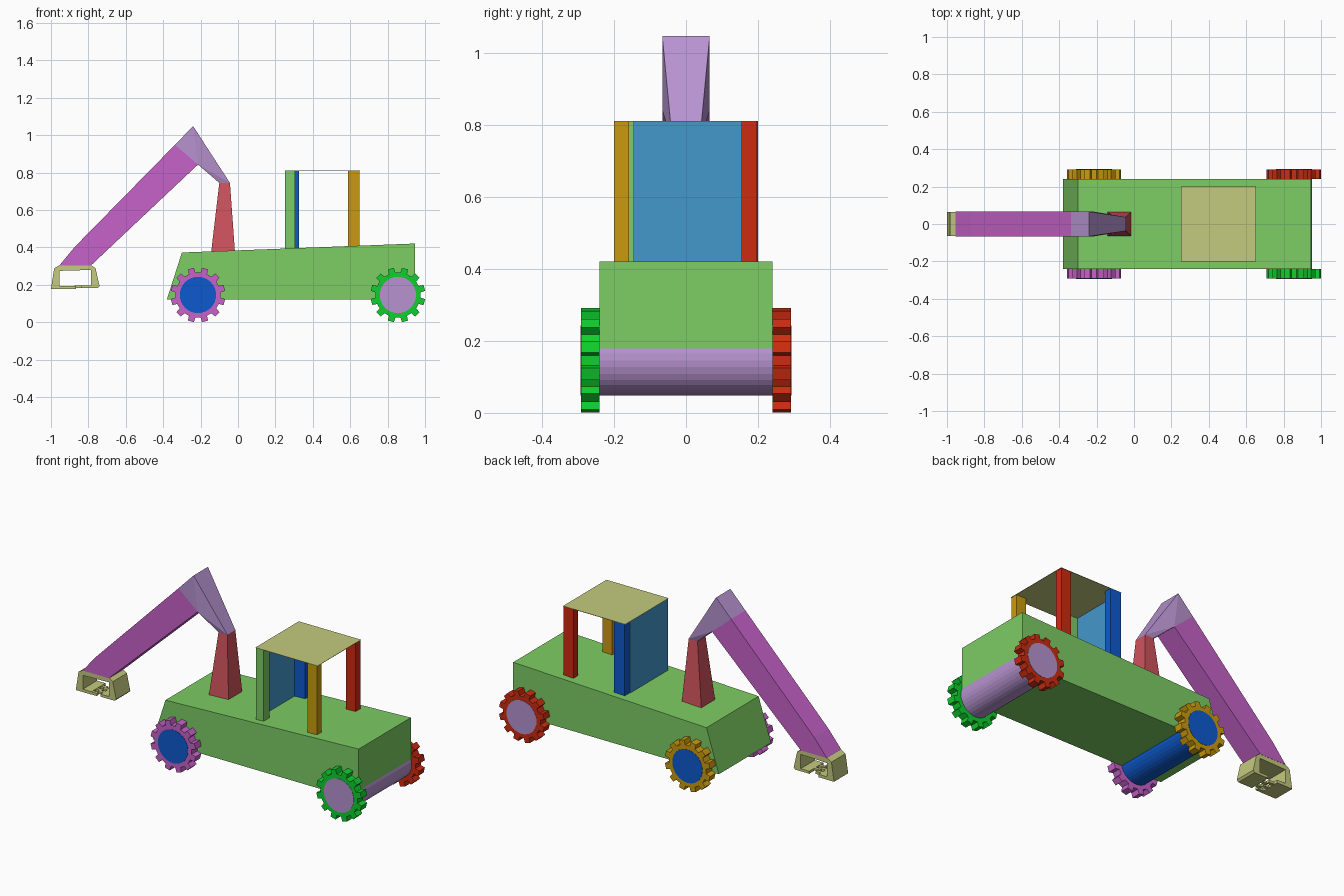
import bpy, bmesh, math

if "Cube" in bpy.data.objects:
    bpy.data.objects.remove(bpy.data.objects["Cube"])


def material(name, r, g, b):
    def lin(c):
        c /= 255
        return c / 12.92 if c <= 0.04045 else ((c + 0.055) / 1.055) ** 2.4
    m = bpy.data.materials.new(name)
    m.diffuse_color = (lin(r), lin(g), lin(b), 1)
    m.use_nodes = True
    m.node_tree.nodes["Principled BSDF"].inputs["Base Color"].default_value = m.diffuse_color
    return m


LEAF = material("leaf green", 125, 205, 100)
ROSE = material("rose", 207, 83, 93)
MAGENTA = material("magenta", 198, 98, 200)
LILAC = material("lilac", 183, 147, 208)
KHAKI = material("khaki", 196, 202, 126)
GOLD = material("gold", 202, 154, 14)
RED = material("red", 204, 44, 16)
BLUE = material("deep blue", 13, 90, 207)
STEEL = material("steel blue", 68, 152, 203)
GREEN = material("bright green", 14, 207, 46)


def finish(bm, name, mat):
    bmesh.ops.recalc_face_normals(bm, faces=bm.faces)
    me = bpy.data.meshes.new(name)
    bm.to_mesh(me)
    bm.free()
    me.materials.append(mat)
    ob = bpy.data.objects.new(name, me)
    bpy.context.collection.objects.link(ob)
    return ob


def prism(name, mat, profile, y0, y1):
    """Extrude an (x, z) outline from y0 to y1."""
    bm = bmesh.new()
    face = bm.faces.new([bm.verts.new((x, y0, z)) for x, z in profile])
    ext = bmesh.ops.extrude_face_region(bm, geom=[face], use_keep_orig=True)
    verts = [v for v in ext["geom"] if isinstance(v, bmesh.types.BMVert)]
    bmesh.ops.translate(bm, verts=verts, vec=(0, y1 - y0, 0))
    return finish(bm, name, mat)


def box(name, mat, x0, x1, y0, y1, z0, z1):
    return prism(name, mat, [(x0, z0), (x1, z0), (x1, z1), (x0, z1)], y0, y1)


def hull(name, mat, points):
    """Convex block from (x, half width, z) points mirrored in y."""
    bm = bmesh.new()
    for x, y, z in points:
        for s in (-1, 1):
            bm.verts.new((x, s * y, z))
    bmesh.ops.convex_hull(bm, input=bm.verts)
    bmesh.ops.dissolve_limit(bm, angle_limit=0.01, verts=bm.verts, edges=bm.edges)
    return finish(bm, name, mat)


def circle(cx, cz, r, n):
    return [(cx + r * math.cos(2 * math.pi * i / n), cz + r * math.sin(2 * math.pi * i / n))
            for i in range(n)]


def gear_wheel(name, mat, cx, cz, y0, y1):
    """Twelve-toothed ring around the axle."""
    outline = []
    for i in range(12):
        mid = 15 + 30 * i
        for da, r in ((-8.5, 0.121), (-6.5, 0.147), (6.5, 0.147), (8.5, 0.121)):
            a = math.radians(mid + da)
            outline.append((cx + r * math.cos(a), cz + r * math.sin(a)))
    return prism(name, mat, outline, y0, y1)


# Chassis
prism("body", LEAF, [(-0.38, 0.123), (0.946, 0.123), (0.946, 0.421), (-0.30, 0.373)], -0.24, 0.24)

# Axles with a toothed wheel on each end
WHEEL_Z = 0.146
for label, x, axle_mat, near, far in (("front", -0.214, BLUE, MAGENTA, GOLD),
                                      ("rear", 0.855, LILAC, GREEN, RED)):
    prism(label + "_axle", axle_mat, circle(x, WHEEL_Z, 0.097, 32), -0.2935, 0.2935)
    gear_wheel(label + "_near_wheel", near, x, WHEEL_Z, -0.292, -0.24)
    gear_wheel(label + "_far_wheel", far, x, WHEEL_Z, 0.24, 0.292)

# Cab: four posts, front panel and a thin roof
TOP = 0.81
for name, mat, x0, x1, y0, y1 in (
        ("front_near_post", LEAF, 0.255, 0.305, -0.2, -0.144),
        ("front_far_post", BLUE, 0.255, 0.325, 0.155, 0.2),
        ("rear_near_post", GOLD, 0.587, 0.65, -0.2, -0.158),
        ("rear_far_post", RED, 0.587, 0.65, 0.155, 0.198)):
    box(name, mat, x0, x1, y0, y1, 0.38, TOP)
box("cab_panel", STEEL, 0.252, 0.256, -0.192, 0.157, 0.38, TOP)
box("cab_roof", KHAKI, 0.252, 0.653, -0.2, 0.2, TOP, TOP + 0.002)

# Arm: pillar, elbow and boom
hull("arm_pillar", ROSE, [(-0.144, 0.064, 0.37), (-0.016, 0.064, 0.37),
                          (-0.10, 0.037, 0.745), (-0.043, 0.037, 0.745)])
hull("arm_elbow", LILAC, [(-0.10, 0.037, 0.745), (-0.043, 0.037, 0.745), (-0.24, 0.066, 1.049),
                          (-0.337, 0.066, 0.949), (-0.214, 0.066, 0.843)])
prism("arm_boom", MAGENTA, [(-0.337, 0.949), (-0.214, 0.843), (-0.786, 0.304),
                            (-0.955, 0.304), (-0.872, 0.404)], -0.066, 0.066)

# Grab bucket: open shell with interlocking teeth underneath
prism("bucket_shell", KHAKI, [
    (-0.90, 0.178), (-1.0, 0.178), (-0.983, 0.288), (-0.955, 0.305), (-0.786, 0.305),
    (-0.762, 0.29), (-0.74, 0.193), (-0.75, 0.182), (-0.84, 0.182), (-0.84, 0.197),
    (-0.785, 0.197), (-0.785, 0.28), (-0.955, 0.275), (-0.955, 0.195), (-0.90, 0.195)],
    -0.065, 0.065)
for i in range(3):
    y = -0.065 + i * 0.044
    box("left_tooth_%d" % i, KHAKI, -0.905, -0.865, y, y + 0.018, 0.179, 0.194)
for i in range(2):
    y = -0.043 + i * 0.044
    box("right_tooth_%d" % i, KHAKI, -0.875, -0.835, y, y + 0.018, 0.183, 0.196)
